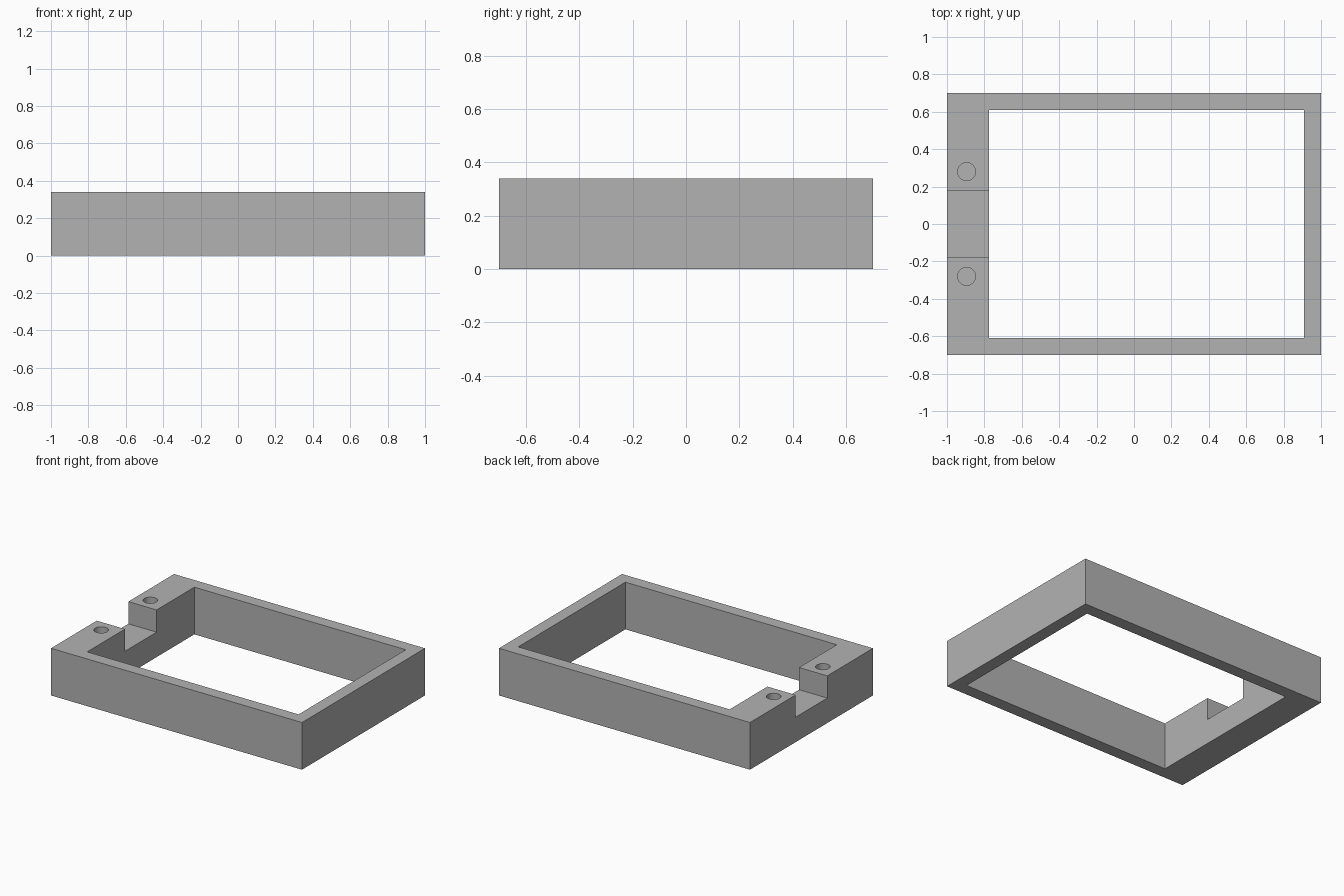
import bpy

old = bpy.data.objects.get("Cube")
if old:
    bpy.data.objects.remove(old, do_unlink=True)

HEIGHT = 0.34
NOTCH_FLOOR = 0.18
HOLE_DEPTH = 0.2

grey = bpy.data.materials.new("plain_grey")
grey.use_nodes = True
colour = (0.45, 0.45, 0.45, 1)
grey.diffuse_color = colour
grey.node_tree.nodes["Principled BSDF"].inputs["Base Color"].default_value = colour


def box(name, low, high):
    """Box between two opposite corners."""
    centre = [(a + b) / 2 for a, b in zip(low, high)]
    bpy.ops.mesh.primitive_cube_add(size=1, location=centre)
    obj = bpy.context.object
    obj.name = name
    obj.scale = [b - a for a, b in zip(low, high)]
    bpy.ops.object.transform_apply(location=True, rotation=False, scale=True)
    obj.data.materials.append(grey)
    return obj


def cut(target, cutter):
    """Subtract the cutter and delete it."""
    mod = target.modifiers.new(cutter.name, "BOOLEAN")
    mod.operation = "DIFFERENCE"
    mod.solver = "EXACT"
    mod.object = cutter
    bpy.context.view_layer.objects.active = target
    bpy.ops.object.modifier_apply(modifier=mod.name)
    bpy.data.objects.remove(cutter, do_unlink=True)


# Rectangular frame with one wide rail
frame = box("frame", (-1, -0.7, 0), (1, 0.7, HEIGHT))
cut(frame, box("opening_cutter", (-0.775, -0.61, -0.1), (0.91, 0.61, 0.5)))

# Notch across the wide rail
cut(frame, box("notch_cutter", (-1.1, -0.18, NOTCH_FLOOR), (-0.7, 0.18, 0.5)))

# Blind screw holes on both sides of the notch
for side in (-1, 1):
    bpy.ops.mesh.primitive_cylinder_add(
        vertices=32, radius=0.048, depth=2 * HOLE_DEPTH,
        location=(-0.895, side * 0.28, HEIGHT))
    hole = bpy.context.object
    hole.name = "hole_cutter"
    hole.data.materials.append(grey)
    cut(frame, hole)

# Smooth hole walls, crisp edges elsewhere
bpy.ops.object.select_all(action="DESELECT")
frame.select_set(True)
bpy.context.view_layer.objects.active = frame
bpy.ops.object.shade_smooth_by_angle()
